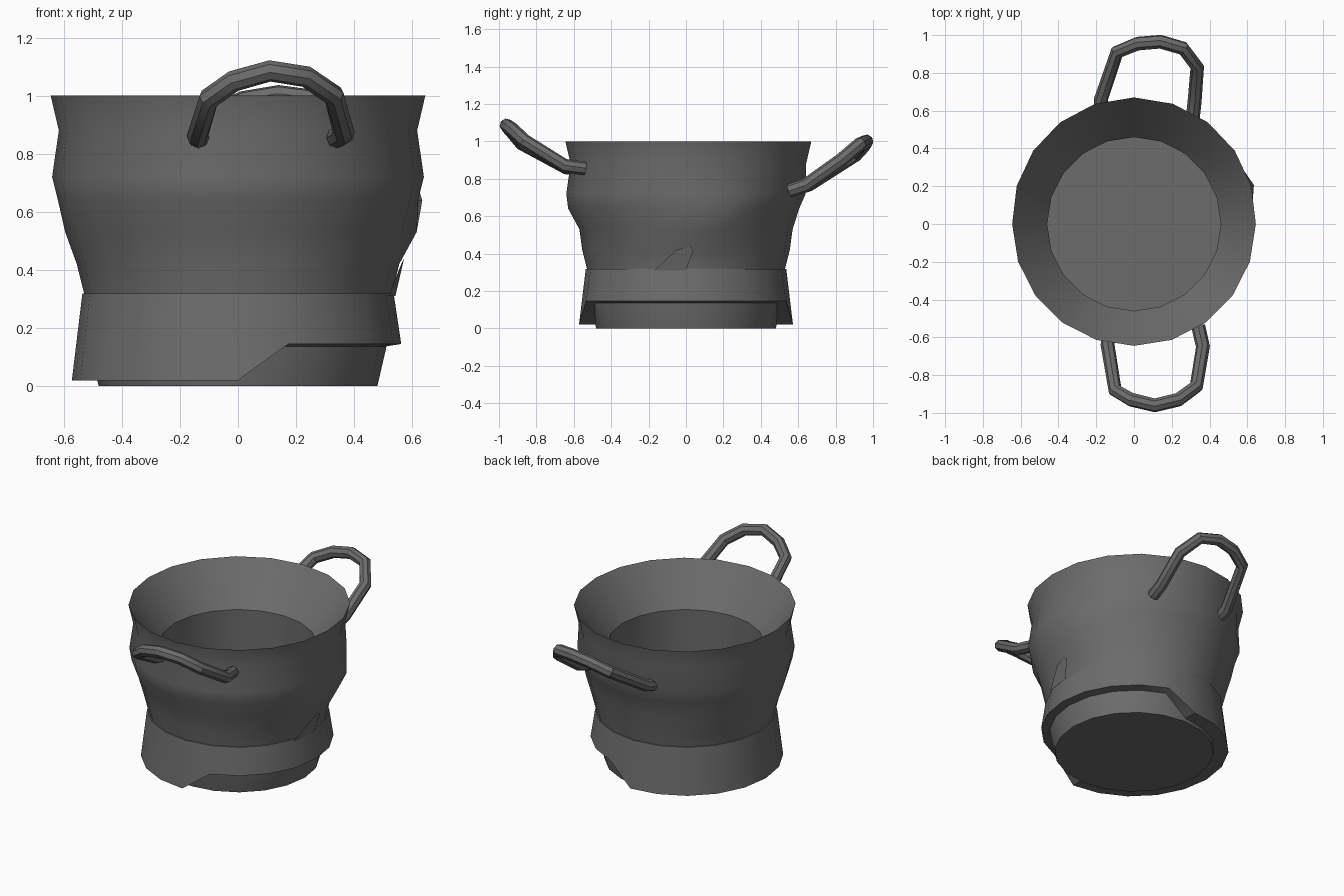
import bpy, bmesh, math

if "Cube" in bpy.data.objects:
    bpy.data.objects.remove(bpy.data.objects["Cube"])

SIDES = 20
grey = bpy.data.materials.new("dark grey fabric")
grey.diffuse_color = (0.15, 0.15, 0.15, 1)
grey.use_nodes = True
grey.node_tree.nodes["Principled BSDF"].inputs["Base Color"].default_value = grey.diffuse_color


def finish(obj):
    obj.data.materials.clear()
    obj.data.materials.append(grey)
    bpy.ops.object.select_all(action='DESELECT')
    obj.select_set(True)
    bpy.context.view_layer.objects.active = obj
    bpy.ops.object.shade_smooth_by_angle(angle=math.radians(35))


def lathe(name, rows, shape, cap_start=False, cap_end=False):
    """Join rings; shape(r, z, angle, row) returns the adjusted (r, z)."""
    bm = bmesh.new()
    rings = []
    for k, (r, z) in enumerate(rows):
        ring = []
        for i in range(SIDES):
            a = 2 * math.pi * i / SIDES
            rr, zz = shape(r, z, i, k)
            ring.append(bm.verts.new((rr * math.cos(a), rr * math.sin(a), zz)))
        rings.append(ring)
    for lo, hi in zip(rings, rings[1:]):
        for i in range(SIDES):
            j = (i + 1) % SIDES
            bm.faces.new((lo[i], lo[j], hi[j], hi[i]))
    if cap_start:
        bm.faces.new(rings[0][::-1])
    if cap_end:
        bm.faces.new(rings[-1])
    mesh = bpy.data.meshes.new(name)
    bm.to_mesh(mesh)
    bm.free()
    obj = bpy.data.objects.new(name, mesh)
    bpy.context.collection.objects.link(obj)
    finish(obj)


# Basket body: outside wall, rim, sloping inside and floor
body_rows = [(.48, 0), (.51, .13), (.53, .32), (.555, .42), (.595, .53), (.62, .64),
             (.64, .72), (.617, .88), (.645, 1.0),
             (.46, .75), (.47, .03)]


def body_shape(r, z, i, k):
    s = math.sin(2 * math.pi * i / SIDES)
    if k == 4:
        r -= .025 * s * s
    if k == 5:
        r += .01 * max(0, -s) - .015 * max(0, s)
    if k in (7, 8):
        r += .025 * max(0, s)
    if k == 5 and i == 1:        # crease bump on the right side
        r += .052
    if k == 4 and i in (0, 1):
        r += .02
    return r, z


lathe("basket_body", body_rows, body_shape, cap_start=True, cap_end=True)


# Lower cuff: its bottom edge is raised on the right half
def cuff_shape(r, z, i, k):
    raised = i <= 4 or i >= 16
    if k == 1:
        return (r, .145) if raised else (r + .01, .02)
    if k == 0:
        return (r, .13) if raised else (r, .02)
    return r, z


lathe("lower_cuff", [(.47, .02), (.562, .02), (.536, .318), (.51, .32)], cuff_shape)

# Small raised flap above the cuff on the right side
bm = bmesh.new()
outline = [(-.17, .31, .518), (0, .31, .542), (.04, .42, .562), (.02, .44, .572), (-.05, .42, .562)]
bm.faces.new([bm.verts.new((x, y, z)) for y, z, x in outline])
mesh = bpy.data.meshes.new("side_flap")
bm.to_mesh(mesh)
bm.free()
flap = bpy.data.objects.new("side_flap", mesh)
bpy.context.collection.objects.link(flap)
finish(flap)


# Looped tube handles
def handle(name, path):
    cu = bpy.data.curves.new(name, 'CURVE')
    cu.dimensions = '3D'
    cu.bevel_depth = .037
    cu.bevel_resolution = 2
    cu.use_fill_caps = True
    sp = cu.splines.new('POLY')
    sp.points.add(len(path) - 1)
    for p, co in zip(sp.points, path):
        p.co = (*co, 1)
    obj = bpy.data.objects.new(name, cu)
    bpy.context.collection.objects.link(obj)
    bpy.ops.object.select_all(action='DESELECT')
    obj.select_set(True)
    bpy.context.view_layer.objects.active = obj
    bpy.ops.object.convert(target='MESH')
    finish(bpy.context.view_layer.objects.active)


handle("front_handle", [(-.13, -.55, .85), (-.14, -.64, .86), (-.10, -.88, .99),
                        (-.015, -.93, 1.05), (.11, -.96, 1.085), (.235, -.93, 1.065),
                        (.33, -.86, 1.0), (.365, -.65, .87), (.34, -.54, .855)])
handle("back_handle", [(-.18, .55, .735), (-.175, .66, .77), (-.09, .91, .93),
                       (.02, .955, .98), (.14, .965, 1.0), (.26, .93, .985),
                       (.335, .83, .90), (.32, .64, .765), (.31, .55, .735)])
